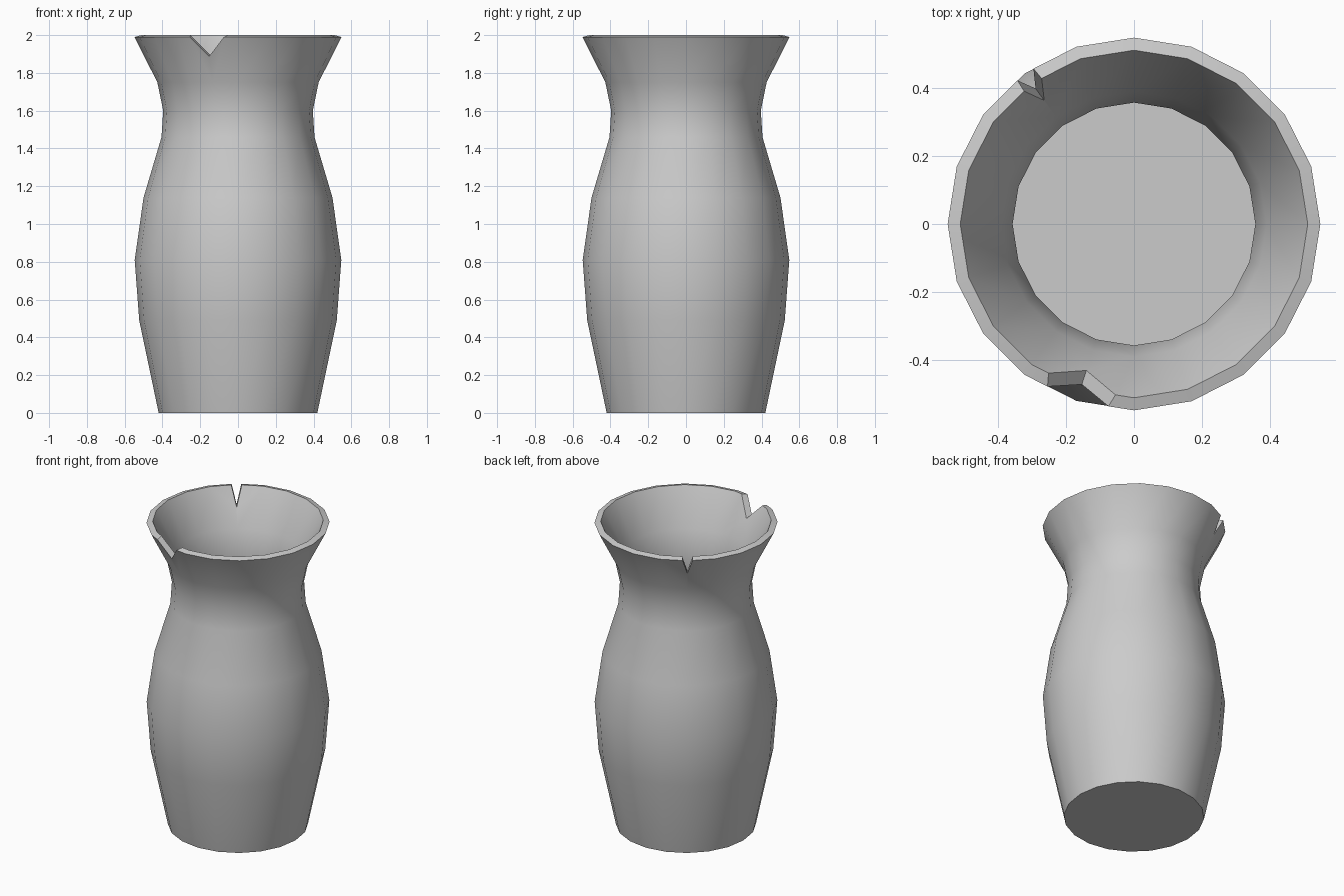
import bpy, bmesh, math
from mathutils import Vector

if "Cube" in bpy.data.objects:
    bpy.data.objects.remove(bpy.data.objects["Cube"])

SIDES = 20

# Closed wall profile (radius, z): outside going up, then inside going down
OUTER = [(0.42, 0), (0.523, 0.49), (0.547, 0.81), (0.50, 1.14),
         (0.405, 1.46), (0.396, 1.60), (0.427, 1.75), (0.548, 1.99)]
INNER = [(0.511, 2.0), (0.39, 1.765), (0.357, 1.605), (0.366, 1.45),
         (0.461, 1.13), (0.507, 0.81), (0.483, 0.49), (0.389, 0.04)]


def mesh_object(name, bm):
    bmesh.ops.recalc_face_normals(bm, faces=bm.faces[:])
    mesh = bpy.data.meshes.new(name)
    bm.to_mesh(mesh)
    bm.free()
    obj = bpy.data.objects.new(name, mesh)
    bpy.context.collection.objects.link(obj)
    return obj


# Vase body: lathed wall with capped base and inner floor
bm = bmesh.new()
rings = []
for r, z in OUTER + INNER:
    rings.append([bm.verts.new((r * math.cos(2 * math.pi * i / SIDES),
                                r * math.sin(2 * math.pi * i / SIDES), z))
                  for i in range(SIDES)])
for a, b in zip(rings, rings[1:]):
    for i in range(SIDES):
        j = (i + 1) % SIDES
        bm.faces.new((a[i], a[j], b[j], b[i]))
bm.faces.new(rings[0])
bm.faces.new(rings[-1])
vase = mesh_object("vase", bm)


def chip(name, degrees, half_width, tip_z):
    """Cut a V-shaped chip through the rim, along a radial direction."""
    a = math.radians(degrees)
    out, side = Vector((math.cos(a), math.sin(a), 0)), Vector((-math.sin(a), math.cos(a), 0))
    k = (2.1 - tip_z) / (1.993 - tip_z)
    tri = [(0, tip_z), (half_width * k, 2.1), (-half_width * k, 2.1)]
    bm = bmesh.new()
    near, far = [[bm.verts.new(out * d + side * s + Vector((0, 0, z))) for s, z in tri]
                 for d in (0.3, 0.7)]
    bm.faces.new(near)
    bm.faces.new(far)
    for i in range(3):
        j = (i + 1) % 3
        bm.faces.new((near[i], near[j], far[j], far[i]))
    cutter = mesh_object(name, bm)
    cutter.hide_render = True
    bpy.context.view_layer.objects.active = vase
    mod = vase.modifiers.new(name, 'BOOLEAN')
    mod.operation = 'DIFFERENCE'
    mod.solver = 'EXACT'
    mod.object = cutter
    bpy.ops.object.modifier_apply(modifier=mod.name)
    bpy.data.objects.remove(cutter)


# Rim chips: wide one at the front, narrow one at the back left
chip("front_chip", -108, 0.097, 1.887)
chip("back_chip", 126, 0.03, 1.88)

# Smooth sides, sharp rim and base
bpy.ops.object.select_all(action='DESELECT')
vase.select_set(True)
bpy.context.view_layer.objects.active = vase
bpy.ops.object.shade_smooth_by_angle(angle=math.radians(40))
